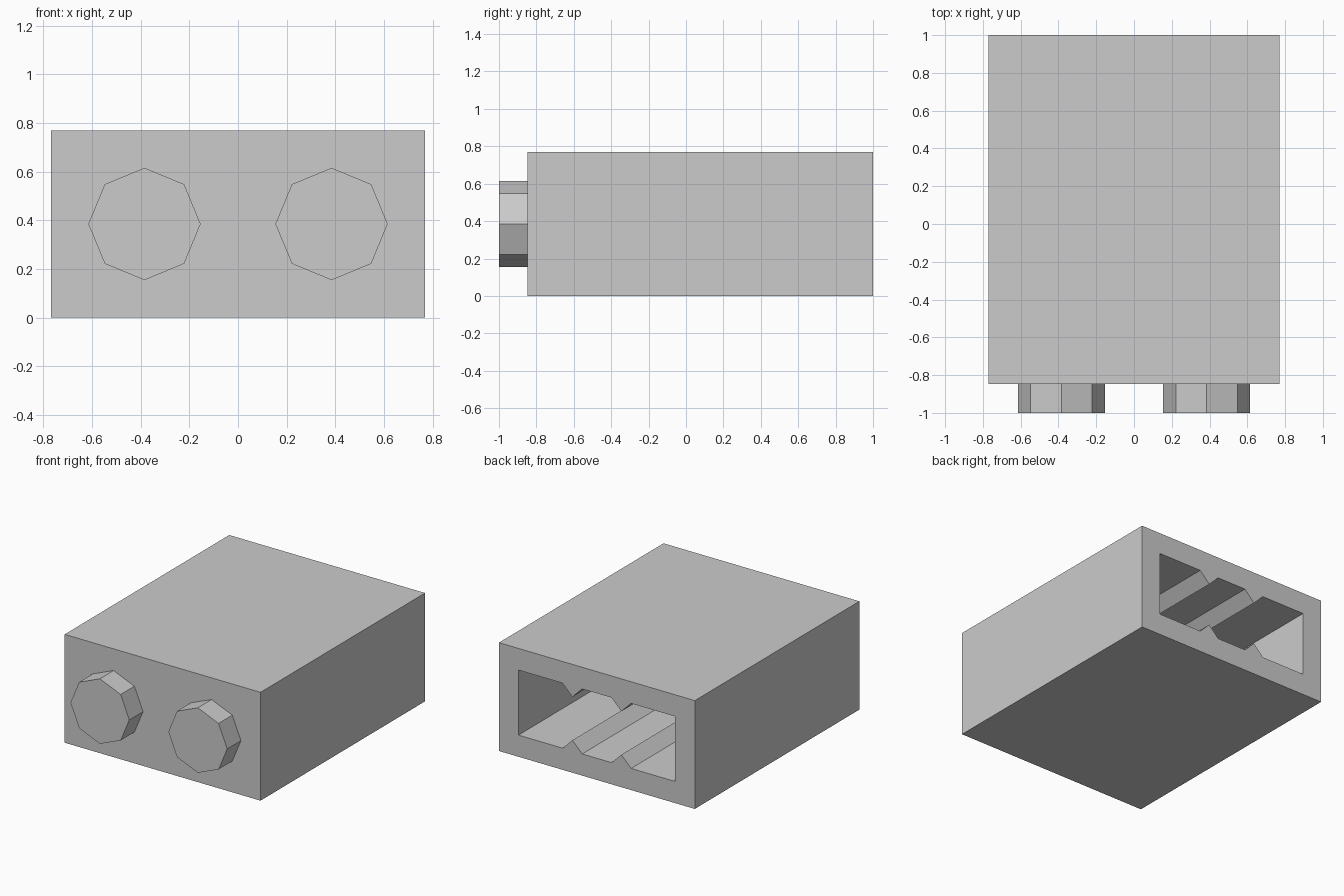
import bpy
import bmesh
from math import radians
from mathutils import Matrix

default = bpy.data.objects.get("Cube")
if default:
    bpy.data.objects.remove(default, do_unlink=True)

# Proportions: everything is a multiple of the wall thickness
WALL = 2 / 13
WIDTH, HEIGHT = 10 * WALL, 5 * WALL
FRONT, BACK = -1 + WALL, 1.0

grey = bpy.data.materials.new("light_grey")
grey.use_nodes = True
grey.diffuse_color = (0.6, 0.6, 0.6, 1)
grey.node_tree.nodes["Principled BSDF"].inputs["Base Color"].default_value = (0.6, 0.6, 0.6, 1)


def prism(name, outline, y0, y1):
    """Extrude an (x, z) outline from y0 to y1."""
    bm = bmesh.new()
    face = bm.faces.new([bm.verts.new((x, y0, z)) for x, z in outline])
    ext = bmesh.ops.extrude_face_region(bm, geom=[face])
    verts = [g for g in ext["geom"] if isinstance(g, bmesh.types.BMVert)]
    bmesh.ops.translate(bm, verts=verts, vec=(0, y1 - y0, 0))
    bmesh.ops.recalc_face_normals(bm, faces=bm.faces)
    mesh = bpy.data.meshes.new(name)
    bm.to_mesh(mesh)
    bm.free()
    mesh.materials.append(grey)
    obj = bpy.data.objects.new(name, mesh)
    bpy.context.collection.objects.link(obj)
    return obj


# Housing block
half = WIDTH / 2
housing = prism("housing", [(-half, 0), (half, 0), (half, HEIGHT), (-half, HEIGHT)], FRONT, BACK)

# Rear socket: a slot with two triangular ridges on its floor and ceiling
inner = half - WALL
ridge = WALL / 2
floor = [(-inner, WALL)]
for cx in (-half / 4, half / 4):
    floor += [(cx - ridge, WALL), (cx, WALL + ridge), (cx + ridge, WALL)]
floor.append((inner, WALL))
ceiling = [(x, HEIGHT - z) for x, z in reversed(floor)]
cutter = prism("socket_cutter", floor + ceiling, FRONT + WALL, BACK + WALL)
cutter.hide_render = True

cut = housing.modifiers.new("socket", "BOOLEAN")
cut.operation = "DIFFERENCE"
cut.solver = "EXACT"
cut.object = cutter
bpy.context.view_layer.objects.active = housing
bpy.ops.object.modifier_apply(modifier=cut.name)
bpy.data.objects.remove(cutter, do_unlink=True)

# Eight-sided plugs on the front
for side, sign in (("left", 1), ("right", -1)):
    bm = bmesh.new()
    place = Matrix.Translation((sign * half / 2, FRONT - WALL / 2, HEIGHT / 2))
    bmesh.ops.create_cone(bm, cap_ends=True, segments=8, radius1=1.5 * WALL, radius2=1.5 * WALL,
                          depth=WALL, matrix=place @ Matrix.Rotation(radians(90), 4, "X"))
    mesh = bpy.data.meshes.new(side + "_plug")
    bm.to_mesh(mesh)
    bm.free()
    mesh.materials.append(grey)
    bpy.context.collection.objects.link(bpy.data.objects.new(side + "_plug", mesh))
